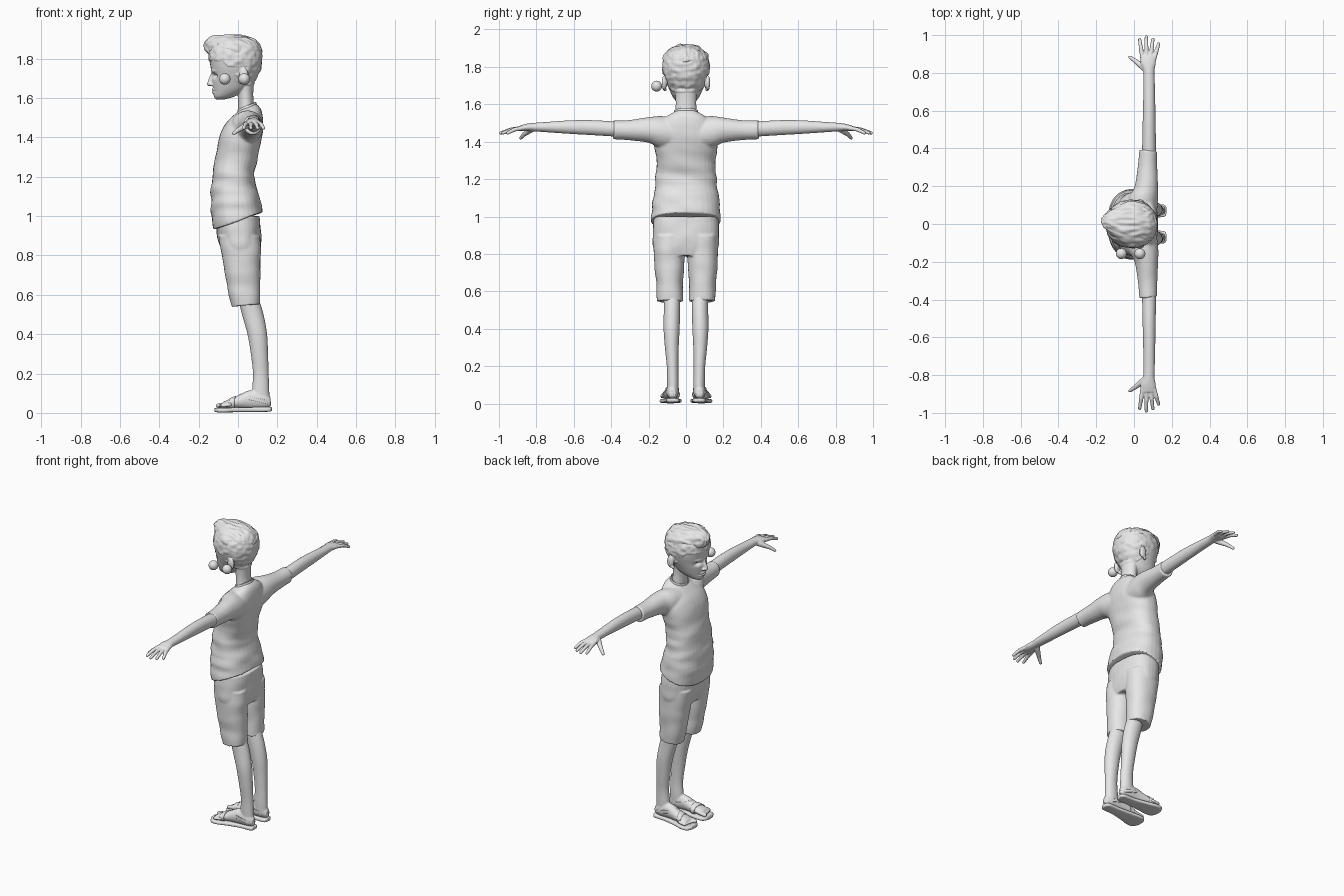
import bpy, bmesh, math
from mathutils import Vector, Matrix, noise

cube = bpy.data.objects.get("Cube")
if cube:
    bpy.data.objects.remove(cube, do_unlink=True)

grey = bpy.data.materials.new("plain grey")
grey.use_nodes = True
grey.diffuse_color = (0.8, 0.8, 0.8, 1)
grey.node_tree.nodes["Principled BSDF"].inputs["Base Color"].default_value = (0.8, 0.8, 0.8, 1)


def clamp(value):
    return max(0.0, min(1.0, value))


def spline(rings, steps=5):
    """Smoothly interpolate the cross-sections of a loft."""
    rings = [tuple(r) + (0,) * (6 - len(r)) for r in rings]
    result = []
    for i in range(len(rings) - 1):
        before, start = rings[max(i - 1, 0)], rings[i]
        end, after = rings[i + 1], rings[min(i + 2, len(rings) - 1)]
        for k in range(steps):
            t = k / steps
            result.append([b + 0.5 * t * (c - a + t * (2 * a - 5 * b + 4 * c - d + t * (3 * (b - c) + d - a)))
                           for a, b, c, d in zip(before, start, end, after)])
    return result + [rings[-1]]


def loft(bm, rings, axis="z", power=1.0, both=False, cap=True, sides=32):
    """Ring: position, low and high edge, centre and half size across, tilt."""
    for side in ((1, -1) if both else (1,)):
        loops = []
        for s, low, high, centre, half, tilt in spline(rings):
            loop = []
            for k in range(sides):
                a = math.tau * k / sides
                c, d = (math.copysign(abs(f) ** power, f) for f in (math.cos(a), math.sin(a)))
                u = (low + high) / 2 + (high - low) / 2 * c
                v = centre + half * d
                w = s + tilt * (high - low) / 2 * c
                x, y, z = {"z": (u, v, w), "y": (u, w, v), "x": (w, u, v)}[axis]
                loop.append(bm.verts.new((x, y * side, z)))
            loops.append(loop)
        for a, b in zip(loops, loops[1:]):
            for k in range(sides):
                n = (k + 1) % sides
                bm.faces.new((a[k], a[n], b[n], b[k]))
        if cap:
            bm.faces.new(loops[0])
            bm.faces.new(loops[-1])


def ball(bm, centre, size, both=False):
    for side in ((1, -1) if both else (1,)):
        place = Matrix.Translation((centre[0], centre[1] * side, centre[2])) @ Matrix.Diagonal((*size, 1))
        bmesh.ops.create_uvsphere(bm, u_segments=24, v_segments=16, radius=1, matrix=place)


def limb(bm, points, radii, both=False):
    """Round-ended tapering segments through the points."""
    for side in ((1, -1) if both else (1,)):
        path = [Vector((x, y * side, z)) for x, y, z in points]
        for p, r in zip(path, radii):
            ball(bm, p, (r, r, r))
        for p, q, r, t in zip(path, path[1:], radii, radii[1:]):
            turn = (q - p).to_track_quat("Z", "Y").to_matrix().to_4x4()
            bmesh.ops.create_cone(bm, cap_ends=True, segments=16, radius1=r, radius2=t,
                                  depth=(q - p).length, matrix=Matrix.Translation((p + q) / 2) @ turn)


def finish(name, bm, voxel=0, smooth=4, sculpt=None, thick=0):
    """Make the object, optionally fusing its parts and sculpting the skin."""
    bmesh.ops.recalc_face_normals(bm, faces=bm.faces)
    mesh = bpy.data.meshes.new(name)
    bm.to_mesh(mesh)
    bm.free()
    obj = bpy.data.objects.new(name, mesh)
    bpy.context.collection.objects.link(obj)
    if voxel:
        fuse = obj.modifiers.new("fuse", "REMESH")
        fuse.mode, fuse.voxel_size = "VOXEL", voxel
        relax = obj.modifiers.new("relax", "SMOOTH")
        relax.factor, relax.iterations = 0.5, smooth
        bpy.context.view_layer.update()
        baked = obj.evaluated_get(bpy.context.evaluated_depsgraph_get())
        obj.data = bpy.data.meshes.new_from_object(baked)
        obj.modifiers.clear()
    if sculpt:
        moved = [v.co + sculpt(v.co.copy(), v.normal.copy()) for v in obj.data.vertices]
        for v, co in zip(obj.data.vertices, moved):
            v.co = co
    if thick:
        obj.modifiers.new("thickness", "SOLIDIFY").thickness = thick
    obj.data.materials.clear()
    obj.data.materials.append(grey)
    obj.data.shade_smooth()
    return obj


# Shirt with soft folds
def folds(p, n):
    waist = clamp((1.4 - p.z) / 0.2) * clamp((p.z - 0.95) / 0.1)
    wave = noise.noise(Vector((p.x * 7, p.y * 7 + p.z * 5, p.z * 17)))
    return n * wave * (0.002 + 0.006 * waist)


bm = bmesh.new()
loft(bm, [(0.975, -.125, .125, 0, .188, .36), (1.06, -.137, .11, 0, .182, .25), (1.13, -.137, .093, 0, .172, .1),
          (1.2, -.13, .082, 0, .163), (1.3, -.115, .1, 0, .16), (1.4, -.095, .122, 0, .172),
          (1.46, -.07, .128, 0, .165), (1.52, -.03, .12, 0, .12, .2), (1.552, 0, .093, 0, .066, .4)], power=0.85)
loft(bm, [(.05, -.05, .12, 1.44, .09), (.14, -.03, .128, 1.452, .085), (.2, .003, .127, 1.462, .068),
          (.3, .02, .123, 1.462, .054), (.39, .028, .122, 1.463, .05, -.1)], axis="y", both=True)
finish("shirt", bm, 0.006, 5, folds)

# Collar edge
bm = bmesh.new()
loft(bm, [(1.545, -.005, .096, 0, .069, .42), (1.562, -.001, .092, 0, .064, .42)], cap=False)
finish("collar", bm, thick=0.005)

# Shorts
bm = bmesh.new()
loft(bm, [(.545, -.032, .112, .086, .071, .1), (.65, -.055, .112, .088, .073), (.78, -.079, .114, .089, .083),
          (.9, -.1, .115, .085, .085)], power=0.9, both=True)
loft(bm, [(.79, -.07, .105, 0, .155), (.84, -.09, .116, 0, .175), (.92, -.108, .117, 0, .178),
          (1.0, -.11, .11, 0, .172)], power=0.85)
finish("shorts", bm, 0.006, 4, lambda p, n: n * 0.004 * noise.noise(Vector((p.x * 9, p.y * 9, p.z * 14))))

# Legs with feet and toes
bm = bmesh.new()
loft(bm, [(.6, -.005, .1, .075, .045), (.5, .02, .13, .075, .044), (.4, .048, .148, .077, .043),
          (.3, .065, .153, .076, .037), (.2, .076, .156, .072, .031), (.12, .072, .159, .07, .031),
          (.06, .07, .161, .07, .03)], both=True)
loft(bm, [(.165, .055, .09, .055, .025), (.13, .042, .103, .065, .043), (.06, .04, .107, .068, .047),
          (0, .039, .115, .055, .033), (-.05, .038, .126, .045, .022), (-.08, .042, .13, .04, .014)],
     axis="x", both=True)
for i in range(5):
    radius = 0.013 if i == 0 else 0.009
    y = 0.051 + 0.019 * i
    tip = -0.1 + 0.005 * i
    limb(bm, [(tip + 0.04, y, .042), (tip, y, .036)], [radius, radius], both=True)
finish("legs", bm, 0.005, 4)

# Sandal soles and straps
bm = bmesh.new()
loft(bm, [(.172, .055, .088, .019, .009), (.155, .037, .103, .018, .012), (.08, .036, .107, .017, .012),
          (0, .03, .124, .016, .012), (-.06, .024, .14, .014, .012), (-.1, .03, .135, .014, .012),
          (-.12, .055, .105, .016, .009)], axis="x", power=0.5, both=True)
finish("sandal_soles", bm)
bm = bmesh.new()
loft(bm, [(-.04, .033, .129, .045, .03, -.15), (-.012, .033, .122, .05, .036, -.15)],
     axis="x", both=True, cap=False)
loft(bm, [(.06, -.002, .168, .073, .036, -.25), (.078, .01, .168, .073, .036, -.25)], both=True, cap=False)
finish("sandal_straps", bm, thick=0.004)

# Arms with hands
bm = bmesh.new()
loft(bm, [(.34, .042, .118, 1.465, .04), (.5, .045, .115, 1.475, .04), (.62, .048, .113, 1.478, .036),
          (.75, .05, .11, 1.478, .027), (.81, .049, .108, 1.478, .023), (.85, .036, .115, 1.476, .02),
          (.89, .035, .118, 1.471, .015)], axis="y", both=True)
for base, tip, reach in [(.045, .03, .977), (.066, .065, .99), (.087, .1, .978), (.107, .13, .953)]:
    limb(bm, [(base, .875, 1.472), ((base + tip) / 2, (.875 + reach) / 2, 1.466), (tip, reach, 1.447)],
         [.012, .011, .009], both=True)
limb(bm, [(.055, .825, 1.468), (.005, .865, 1.44), (-.022, .883, 1.42)], [.018, .012, .009], both=True)
finish("arms", bm, 0.004, 3)


# Head: skull, neck, nose, lips and ears, with sockets, mouth line and short hair
def face(p, n):
    def dent(y, z, wide, high):
        return math.exp(-((abs(p.y) - y) / wide) ** 2 - ((p.z - z) / high) ** 2)
    move = Vector()
    if p.x < -0.05:
        move.x += 0.02 * dent(.043, 1.713, .02, .011)
        move.x += 0.006 * dent(0, 1.636, .03, .003)
        move.x -= 0.005 * dent(.045, 1.738, .026, .007)
    hairline = 1.79 - 0.125 * clamp((p.x + 0.08) / 0.12)
    ear = abs(p.y) > 0.108 and p.z < 1.76
    if p.z > hairline and not ear:
        move += n * (0.004 + 0.005 * noise.noise(Vector((p.x * 30, p.y * 30, p.z * 45))))
    return move


bm = bmesh.new()
loft(bm, [(1.592, -.11, -.075, 0, .018), (1.607, -.122, -.02, 0, .045), (1.64, -.126, .04, 0, .071),
          (1.68, -.131, .074, 0, .09), (1.72, -.133, .1, 0, .107), (1.76, -.14, .115, 0, .12),
          (1.8, -.146, .12, 0, .124), (1.84, -.14, .116, 0, .118), (1.88, -.12, .095, 0, .092),
          (1.9, -.08, .05, 0, .05)], power=0.93)
loft(bm, [(1.5, 0, .09, 0, .064), (1.6, .0, .078, 0, .055), (1.68, -.01, .08, 0, .06)])
limb(bm, [(-.129, 0, 1.725), (-.146, 0, 1.672)], [.008, .012])
ball(bm, (-.134, .012, 1.669), (.012, .009, .008), both=True)
for z in (1.642, 1.629):
    ball(bm, (-.122, 0, z), (.012, .028, .007))
ball(bm, (.03, .117, 1.715), (.023, .013, .038), both=True)
limb(bm, [(.012, .113, 1.68), (.015, .116, 1.685)], [.01, .01], both=True)
finish("head", bm, 0.004, 4, face)


# Thick swept hair on top, narrowing to a peak at the front
def tufts(p, n):
    t = clamp((-0.03 - p.x) / 0.145)
    sweep = Vector((0, -0.35 * t * p.y + 0.02 * t * t, 0))
    return sweep + n * 0.009 * noise.noise(Vector((p.x * 16, p.y * 45, p.z * 40)))


bm = bmesh.new()
loft(bm, [(1.825, -.155, .122, 0, .125), (1.85, -.17, .119, 0, .122), (1.88, -.172, .104, 0, .105),
          (1.905, -.152, .07, 0, .075), (1.92, -.115, .01, 0, .035)])
finish("top_hair", bm, 0.005, 3, tufts)

# Two loose balls beside the head
bm = bmesh.new()
for x in (-.067, .031):
    ball(bm, (x, -.157, 1.697), (.029, .029, .029))
finish("side_balls", bm)
